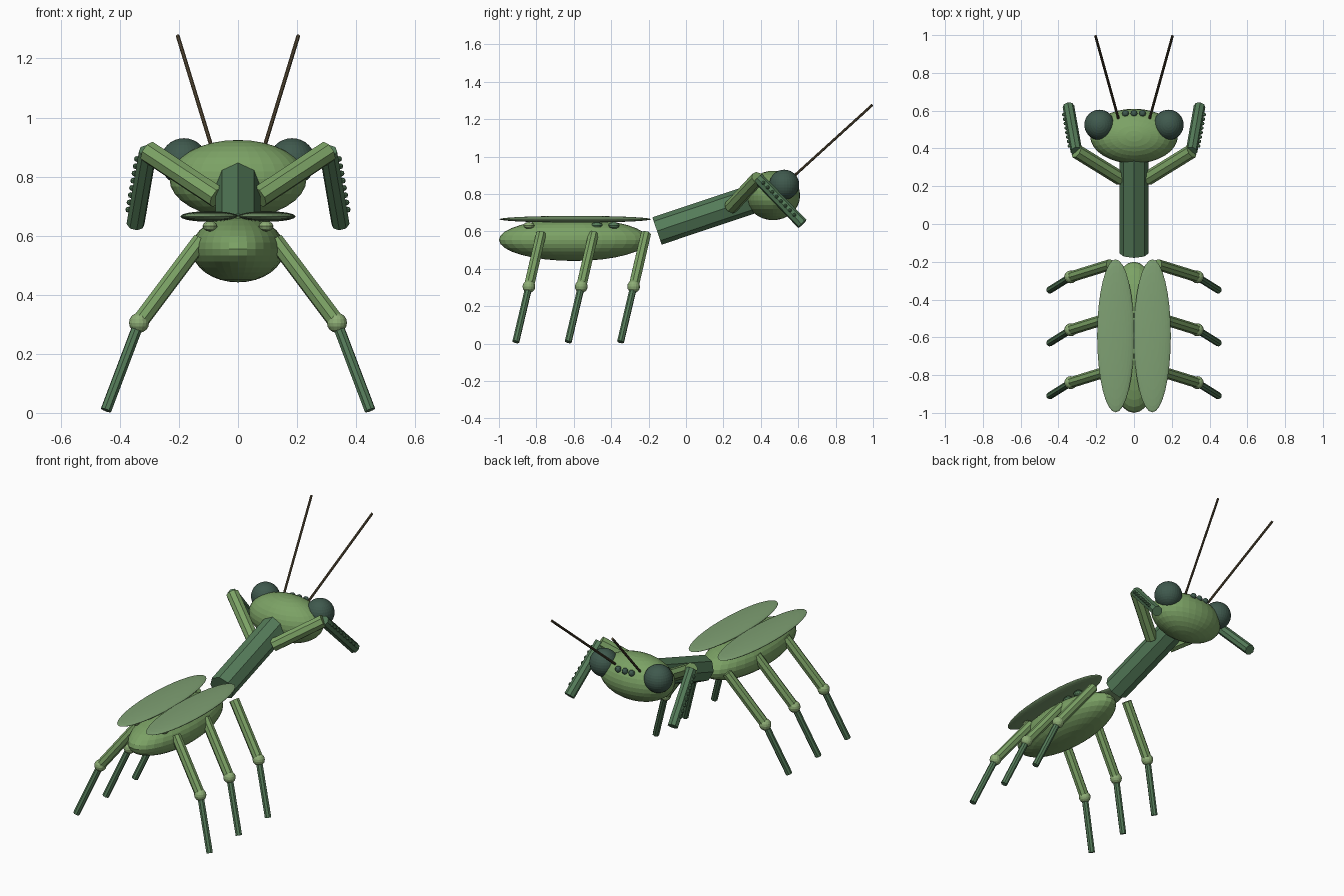
import bpy, bmesh
from mathutils import Vector, Matrix

if "Cube" in bpy.data.objects:
    bpy.data.objects.remove(bpy.data.objects["Cube"])


def material(name, rgb):
    m = bpy.data.materials.new(name)
    m.diffuse_color = (*rgb, 1)
    m.use_nodes = True
    m.node_tree.nodes["Principled BSDF"].inputs["Base Color"].default_value = m.diffuse_color
    return m


LIGHT = material("light_green", (0.20, 0.36, 0.13))
DARK = material("dark_green", (0.09, 0.20, 0.10))
WING = material("wing_green", (0.21, 0.35, 0.17))
EYE = material("eye_dark", (0.05, 0.10, 0.075))
JOINT = material("joint_green", (0.27, 0.42, 0.18))
BROWN = material("brown", (0.10, 0.075, 0.04))


def finish(bm, name, mat):
    mesh = bpy.data.meshes.new(name)
    bm.to_mesh(mesh)
    bm.free()
    mesh.materials.append(mat)
    ob = bpy.data.objects.new(name, mesh)
    bpy.context.collection.objects.link(ob)
    return ob


def ball(name, centre, radii, mat, seg=32):
    bm = bmesh.new()
    m = Matrix.Translation(centre) @ Matrix.Diagonal((*radii, 1))
    bmesh.ops.create_uvsphere(bm, u_segments=seg, v_segments=seg // 2, radius=1, matrix=m)
    return finish(bm, name, mat)


def rod(name, a, b, r, mat, sides=8):
    a, b = Vector(a), Vector(b)
    d = b - a
    bm = bmesh.new()
    m = Matrix.Translation((a + b) / 2) @ d.to_track_quat('Z', 'Y').to_matrix().to_4x4()
    bmesh.ops.create_cone(bm, cap_ends=True, segments=sides, radius1=r, radius2=r,
                          depth=d.length, matrix=m)
    return finish(bm, name, mat)


# Body, thorax and head
ball("abdomen", (0, -0.6, 0.555), (0.157, 0.4, 0.113), LIGHT)
rod("thorax", (0, -0.155, 0.602), (0, 0.37, 0.778), 0.077, DARK)
ball("head", (0, 0.465, 0.792), (0.232, 0.145, 0.132), LIGHT)

# Row of small simple eyes
for i in (-1, 0, 1):
    ball(f"simple_eye_{i + 2}", (i * 0.045, 0.585, 0.868), (0.018,) * 3, EYE, 12)

for s, side in ((-1, "left"), (1, "right")):
    # Head details
    ball(f"{side}_eye", (s * 0.183, 0.525, 0.85), (0.08,) * 3, EYE)
    rod(f"{side}_antenna", (s * 0.083, 0.56, 0.88), (s * 0.204, 0.996, 1.276), 0.007, BROWN)

    # Wing and abdomen spots
    ball(f"{side}_wing", (s * 0.097, -0.592, 0.665), (0.098, 0.405, 0.018), WING)
    for k, (y, m) in enumerate(((-0.84, JOINT), (-0.476, DARK), (-0.385, DARK))):
        ball(f"{side}_spot_{k + 1}", (s * 0.095, y, 0.632), (0.025, 0.03, 0.018), m, 12)

    # Folded grasping arm with a row of spines
    elbow, tip = Vector((s * 0.305, 0.385, 0.885)), Vector((s * 0.347, 0.622, 0.64))
    rod(f"{side}_upper_arm", (s * 0.07, 0.24, 0.73), elbow, 0.038, LIGHT)
    rod(f"{side}_forearm", elbow, tip, 0.031, DARK)
    for k in range(8):
        p = elbow.lerp(tip, 0.12 + 0.1 * k) + Vector((s * 0.032, 0, 0.004))
        ball(f"{side}_spine_{k + 1}", p, (0.01,) * 3, DARK, 8)

    # Walking legs
    for y, pair in ((-0.215, "front"), (-0.495, "middle"), (-0.775, "rear")):
        hip = (s * 0.125, y, 0.585)
        knee = (s * 0.335, y - 0.065, 0.305)
        foot = (s * 0.447, y - 0.135, 0.009)
        rod(f"{side}_{pair}_thigh", hip, knee, 0.029, LIGHT)
        ball(f"{side}_{pair}_knee", knee, (0.034,) * 3, JOINT, 16)
        rod(f"{side}_{pair}_shin", knee, foot, 0.019, DARK)
